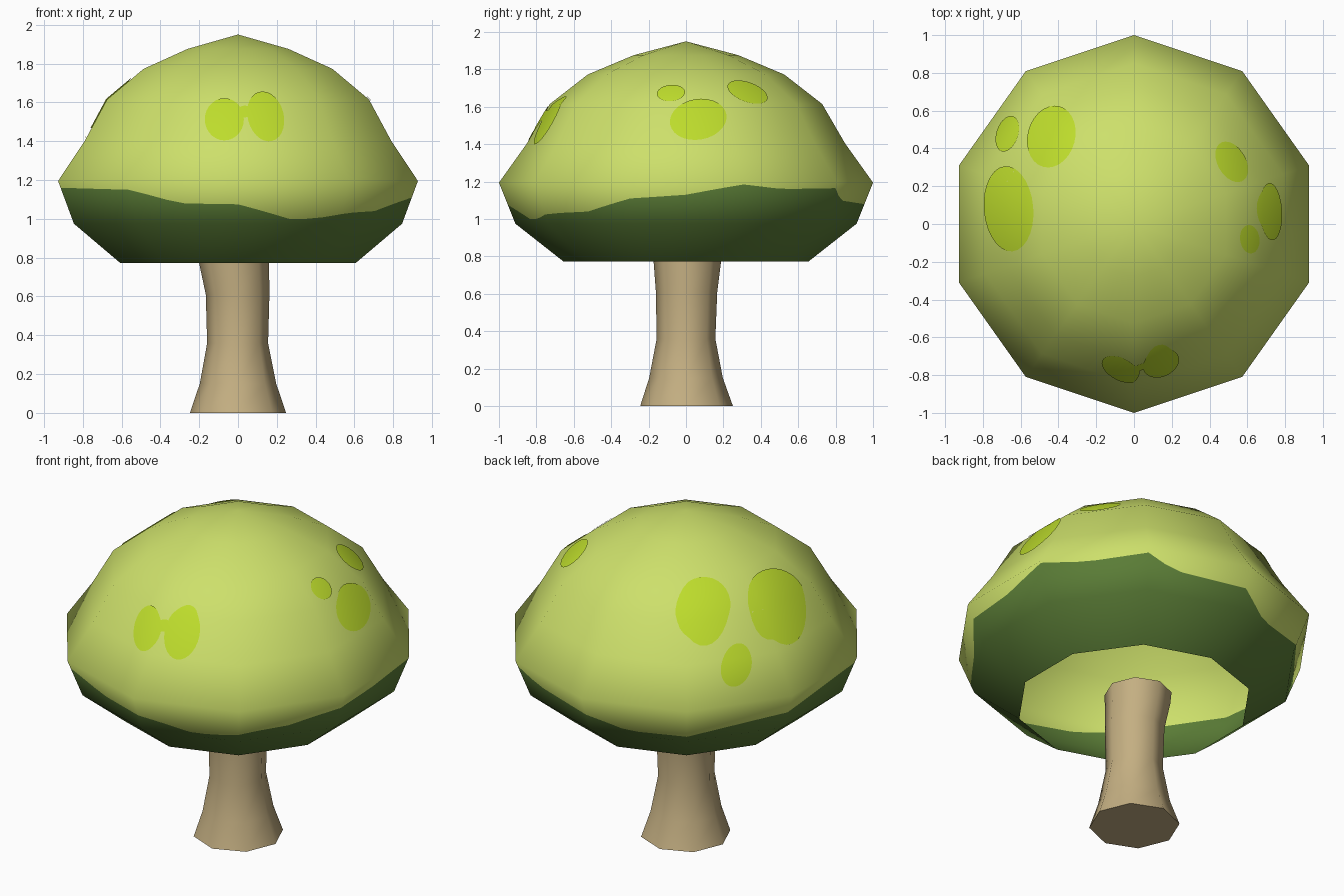
import bpy, bmesh, math
from mathutils import Vector
from mathutils.bvhtree import BVHTree

if "Cube" in bpy.data.objects:
    bpy.data.objects.remove(bpy.data.objects["Cube"])


def material(name, rgb):
    lin = [((c / 255 + 0.055) / 1.055) ** 2.4 for c in rgb]
    m = bpy.data.materials.new(name)
    m.diffuse_color = (*lin, 1)
    m.use_nodes = True
    m.node_tree.nodes["Principled BSDF"].inputs["Base Color"].default_value = m.diffuse_color
    return m


LIGHT = material("light_green", (205, 224, 107))
DARK = material("dark_green", (90, 124, 54))
SPOT = material("lime_spot", (190, 221, 44))
BARK = material("tan_stem", (196, 175, 130))


def finish(bm, name, mats, smooth=True):
    me = bpy.data.meshes.new(name)
    for f in bm.faces:
        f.smooth = smooth
    bm.to_mesh(me)
    bm.free()
    for m in mats:
        me.materials.append(m)
    ob = bpy.data.objects.new(name, me)
    bpy.context.collection.objects.link(ob)
    return ob


# Cap profile (radius, height) from the apex to the open rim
PROFILE = [(0, 1.95), (0.28, 1.876), (0.525, 1.773), (0.728, 1.615),
           (0.85, 1.405), (1.0, 1.195), (0.912, 0.975), (0.655, 0.773)]
XS = 0.975
# Wavy lower edge of the light green: angle in degrees, height
EDGE = [(-90, 1.075), (-72, 1.0), (-63, 1.0), (-52, 1.03), (-36, 1.04), (-18, 1.11),
        (0, 1.13), (18, 1.185), (33, 1.16), (54, 1.165), (63, 1.10), (90, 1.08),
        (104, 1.0), (126, 1.01), (168, 1.09), (198, 1.16), (234, 1.15),
        (250, 1.08), (270, 1.075)]


def lerp_table(table, x):
    for (a, p), (b, q) in zip(table, table[1:]):
        if a <= x <= b:
            return p + (q - p) * (x - a) / (b - a)
    return table[0][1] if x < table[0][0] else table[-1][1]


# Smooth normals of the profile, as a function of height
seg = [Vector((p[1] - q[1], q[0] - p[0])).normalized() for p, q in zip(PROFILE, PROFILE[1:])]
ring_n = [Vector((0, 1))] + [(a + b).normalized() for a, b in zip(seg, seg[1:])] + [seg[-1]]
NR = [(p[1], n.x) for p, n in zip(PROFILE, ring_n)][::-1]
NZ = [(p[1], n.y) for p, n in zip(PROFILE, ring_n)][::-1]
RAD = [(p[1], p[0]) for p in PROFILE][::-1]


def cap_normal(co):
    a = math.atan2(co.y, co.x / XS)
    r, z = lerp_table(NR, co.z), lerp_table(NZ, co.z)
    return Vector((r * math.cos(a) / XS, r * math.sin(a), z)).normalized()


def smooth_normals(ob):
    ob.data.normals_split_custom_set_from_vertices([cap_normal(v.co) for v in ob.data.vertices])


# Ten-sided cap: an open shell, with one extra ring along the colour edge
STATIONS = range(-90, 270, 6)


def cap_point(deg, z):
    m = math.radians((deg + 18) % 36 - 18)
    r = lerp_table(RAD, z) * math.cos(math.radians(18)) / math.cos(m)
    a = math.radians(deg)
    return (XS * r * math.cos(a), r * math.sin(a), z)


bm = bmesh.new()
apex = bm.verts.new((0, 0, PROFILE[0][1]))
heights = [p[1] for p in PROFILE[1:]]
heights.insert(5, None)
rings = [[bm.verts.new(cap_point(d, lerp_table(EDGE, d) if z is None else z)) for d in STATIONS]
         for z in heights]
n = len(STATIONS)
for i in range(n):
    j = (i + 1) % n
    bm.faces.new((apex, rings[0][i], rings[0][j]))
    for k, (up, lo) in enumerate(zip(rings, rings[1:])):
        f = bm.faces.new((up[i], lo[i], lo[j], up[j]))
        f.material_index = 1 if k >= 5 else 0
tree = BVHTree.FromBMesh(bm)
smooth_normals(finish(bm, "mushroom_cap", [LIGHT, DARK]))


# Spots: ellipses projected on the cap from the front, right or top
VIEWS = {
    "front": lambda u, v: (Vector((u, -3, v)), Vector((0, 1, 0))),
    "right": lambda u, v: (Vector((3, u, v)), Vector((-1, 0, 0))),
    "top": lambda u, v: (Vector((u, v, 3)), Vector((0, 0, -1))),
}


def spot(name, view, cu, cv, ru, rv, tilt=0):
    bm = bmesh.new()
    t = math.radians(tilt)
    centre = Vector((0, 0, 1))

    def place(s, a):
        x, y = s * ru * math.cos(a), s * rv * math.sin(a)
        u = cu + x * math.cos(t) - y * math.sin(t)
        v = cv + x * math.sin(t) + y * math.cos(t)
        hit = tree.ray_cast(*VIEWS[view](u, v))[0]
        return bm.verts.new(centre + (hit - centre) * 1.006)

    count, steps = 28, 7
    mid = place(0, 0)
    loops = [[place(k / steps, 2 * math.pi * i / count) for i in range(count)]
             for k in range(1, steps + 1)]
    for i in range(count):
        j = (i + 1) % count
        bm.faces.new((mid, loops[0][i], loops[0][j]))
        for a, b in zip(loops, loops[1:]):
            bm.faces.new((a[i], b[i], b[j], a[j]))
    bmesh.ops.recalc_face_normals(bm, faces=bm.faces)
    if sum((f.normal.dot(f.calc_center_median() - centre) for f in bm.faces)) < 0:
        bmesh.ops.reverse_faces(bm, faces=bm.faces)
    smooth_normals(finish(bm, name, [SPOT]))


spot("front_spot_left", "front", -0.07, 1.51, 0.10, 0.108)
spot("front_spot_right", "front", 0.142, 1.525, 0.092, 0.13, 15)
spot("front_spot_bridge", "front", 0.035, 1.55, 0.04, 0.03)
spot("right_spot_large", "right", 0.065, 1.53, 0.152, 0.108, 10)
spot("right_spot_small", "right", -0.08, 1.67, 0.075, 0.043, 5)
spot("right_spot_back", "right", 0.327, 1.675, 0.112, 0.052, -20)
spot("left_spot_large", "top", -0.66, 0.08, 0.13, 0.225, 5)
spot("left_spot_back", "top", -0.435, 0.46, 0.125, 0.165, -15)
spot("left_spot_small", "top", -0.667, 0.475, 0.057, 0.097, -18)

# Eight-sided stem: radius, height, centre x, centre y
STEM = [(0.248, 0, 0, 0.003), (0.197, 0.15, 0, 0), (0.157, 0.36, -0.002, 0),
        (0.164, 0.61, -0.002, 0.003), (0.18, 0.77, -0.02, 0.007), (0.184, 0.84, -0.022, 0.008)]
bm = bmesh.new()
rows = [[bm.verts.new((cx + r * math.cos(i * math.pi / 4), cy + r * math.sin(i * math.pi / 4), z))
         for i in range(8)] for r, z, cx, cy in STEM]
for lo, up in zip(rows, rows[1:]):
    for i in range(8):
        j = (i + 1) % 8
        bm.faces.new((lo[i], lo[j], up[j], up[i]))
bm.faces.new(rows[0][::-1])
bm.faces.new(rows[-1])
stem = finish(bm, "mushroom_stem", [BARK])
bpy.context.view_layer.objects.active = stem
stem.select_set(True)
bpy.ops.object.shade_smooth_by_angle(angle=math.radians(50))
